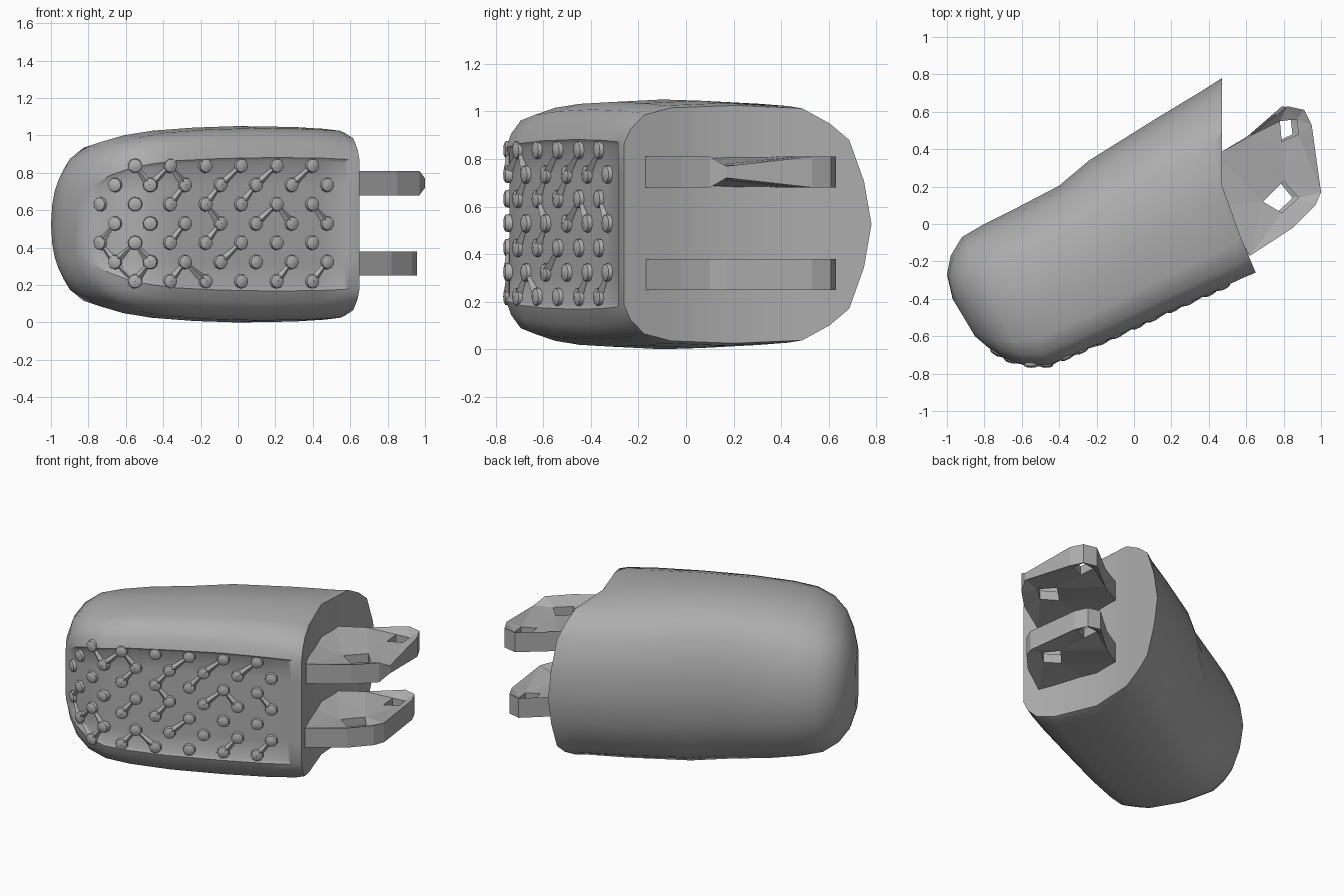
import bpy, bmesh, math, random
from mathutils import Vector, Matrix

if "Cube" in bpy.data.objects:
    bpy.data.objects.remove(bpy.data.objects["Cube"])

grey = bpy.data.materials.new("plain_grey")
grey.use_nodes = True
GREY = (0.42, 0.42, 0.42, 1)
grey.diffuse_color = GREY
grey.node_tree.nodes["Principled BSDF"].inputs["Base Color"].default_value = GREY

ZC = 0.525  # mid height


def finish(bm, name, angle):
    bmesh.ops.recalc_face_normals(bm, faces=bm.faces[:])
    me = bpy.data.meshes.new(name)
    bm.to_mesh(me)
    bm.free()
    ob = bpy.data.objects.new(name, me)
    bpy.context.collection.objects.link(ob)
    me.materials.append(grey)
    bpy.ops.object.select_all(action="DESELECT")
    ob.select_set(True)
    bpy.context.view_layer.objects.active = ob
    if angle:
        bpy.ops.object.shade_smooth_by_angle(angle=math.radians(angle))


# Stations along the fingertip: grip edge, back edge, half height
stations = [
    ((-0.85, -0.60), (-0.97, -0.40), 0.19), ((-0.78, -0.66), (-1.0, -0.27), 0.30),
    ((-0.69, -0.72), (-0.98, -0.17), 0.38), ((-0.58, -0.755), (-0.92, -0.07), 0.44),
    ((-0.46, -0.755), (-0.80, 0.0), 0.475), ((-0.33, -0.70), (-0.62, 0.09), 0.50),
    ((-0.10, -0.60), (-0.40, 0.205), 0.517), ((0.20, -0.46), (-0.24, 0.34), 0.525),
    ((0.45, -0.35), (0.12, 0.565), 0.52), ((0.59, -0.285), (0.36, 0.71), 0.51),
    ((0.65, -0.26), (0.47, 0.78), 0.50)]
# Half section: position from grip to back, height fraction
half = [(0, 0), (0, 0.4), (0, 0.68), (0.025, 0.8), (0.08, 0.92), (0.19, 0.98),
        (0.45, 1), (0.72, 0.975), (0.83, 0.85), (0.91, 0.71), (0.97, 0.36), (1, 0)]
section = half + [(t, -z) for t, z in reversed(half[1:-1])]
N, H = len(section), len(half)


def cut_x(y):
    """Bent plane closing the wide end."""
    return 0.47 + 0.42 * max(0, 0.17 - y)


# Body: lofted rings, capped with strips across the height
bm = bmesh.new()
rings = []
for i, (f, b, h) in enumerate(stations):
    ring = []
    roundness = max(0, 1 - i / 7)
    for t, z in section:
        p = Vector(f).lerp(Vector(b), t)
        x = cut_x(p.y) if i == len(stations) - 1 else min(p.x, cut_x(p.y) - 0.01)
        if t > 0.45:  # the back turns elliptical towards the tip
            oval = math.copysign(2 * math.sqrt(max(0, t - t * t)), z)
            z += (oval - z) * roundness
        ring.append(bm.verts.new((x, p.y, ZC + h * z)))
    rings.append(ring)
panel = []
for i, (a, b) in enumerate(zip(rings, rings[1:])):
    for k in range(N):
        n = (k + 1) % N
        face = bm.faces.new((a[k], a[n], b[n], b[k]))
        if k in (0, 1, N - 2, N - 1) and 1 <= i <= 8:
            panel.append(face)
for ring in (rings[0], rings[-1]):
    for k in range(H - 1):
        quad = [ring[k], ring[k + 1], ring[(N - k - 1) % N], ring[(N - k) % N]]
        bm.faces.new(list(dict.fromkeys(quad)))
bmesh.ops.recalc_face_normals(bm, faces=bm.faces[:])
# Shallow recess for the grip
bmesh.ops.inset_region(bm, faces=panel, thickness=0.02, depth=-0.012, use_even_offset=True)
finish(bm, "fingertip_body", 38)

# Grip bumps in staggered rows along the recessed face
path = [Vector((f[0], f[1])) for f, b, h in stations]


def grip_point(x):
    for a, b in zip(path, path[1:]):
        if a.x <= x <= b.x:
            d = (b - a).normalized()
            return a.lerp(b, (x - a.x) / (b.x - a.x)), Vector((d.y, -d.x, 0))


bm = bmesh.new()
bumps = []
for row in range(7):
    z = 0.22 + row * 0.103
    start, count = (-0.66, 7) if row % 2 else (-0.74, 7)
    if row in (0, 6):
        start, count = -0.55, 6
    for c in range(count):
        p, n = grip_point(start + c * 0.19)
        turn = Vector((0, 0, 1)).rotation_difference(n).to_matrix().to_4x4()
        place = Matrix.Translation(Vector((p.x, p.y, z)) - n * 0.01) @ turn
        bmesh.ops.create_cone(bm, cap_ends=True, segments=9, radius1=0.042,
                              radius2=0.036, depth=0.03, matrix=place)
        bmesh.ops.create_cone(bm, cap_ends=True, segments=9, radius1=0.036, radius2=0.018,
                              depth=0.008, matrix=place @ Matrix.Translation((0, 0, 0.019)))
        bumps.append(place.translation)
finish(bm, "grip_bumps", 40)

# Thin ridges joining some neighbouring bumps
random.seed(4)
bm = bmesh.new()
for i, p in enumerate(bumps):
    for q in bumps[i + 1:]:
        d = q - p
        if d.length < 0.17 and random.random() < 0.3:
            turn = d.to_track_quat("Z", "Y").to_matrix().to_4x4()
            bmesh.ops.create_cone(bm, cap_ends=True, segments=4, radius1=0.024, radius2=0.008,
                                  depth=d.length, matrix=Matrix.Translation((p + q) / 2) @ turn)
finish(bm, "grip_ridges", 0)

# Hinge lugs: thick faceted plates with two sunken holes
outline = [(0.44, 0.37), (0.62, 0.47), (0.77, 0.59), (0.82, 0.63), (0.91, 0.61), (0.95, 0.53),
           (1.0, 0.17), (0.97, 0.1), (0.85, -0.02), (0.62, -0.17), (0.46, 0.1)]
holes = [[(0.78, 0.55), (0.87, 0.56), (0.88, 0.48), (0.79, 0.44)],
         [(0.80, 0.23), (0.88, 0.14), (0.79, 0.06), (0.69, 0.12)]]


def lug(name, z, reach):
    bm = bmesh.new()
    loops = []
    for pts in [outline] + holes:
        vs = [bm.verts.new((0.47 + (x - 0.47) * reach, y, 0)) for x, y in pts]
        loops.append([bm.edges.new((vs[i], vs[i - 1])) for i in range(len(vs))])
    hole_spots = [v.co.copy() for e in loops[1] + loops[2] for v in e.verts]
    bmesh.ops.triangle_fill(bm, use_beauty=True, edges=bm.edges[:], normal=(0, 0, 1))
    grown = bmesh.ops.extrude_face_region(bm, geom=bm.faces[:])["geom"]
    top = {g for g in grown if isinstance(g, bmesh.types.BMVert)}
    for v in bm.verts:
        # Hole rims sink; the far corner thins out
        rim = any((v.co - s).length < 0.001 for s in hole_spots)
        thick = 0.03 if rim else 0.025 if v.co.x > 0.98 else 0.065
        v.co.z = z + (thick if v in top else -thick)
    finish(bm, name, 0)


lug("upper_hinge_lug", 0.745, 1.0)
lug("lower_hinge_lug", 0.315, 0.92)
